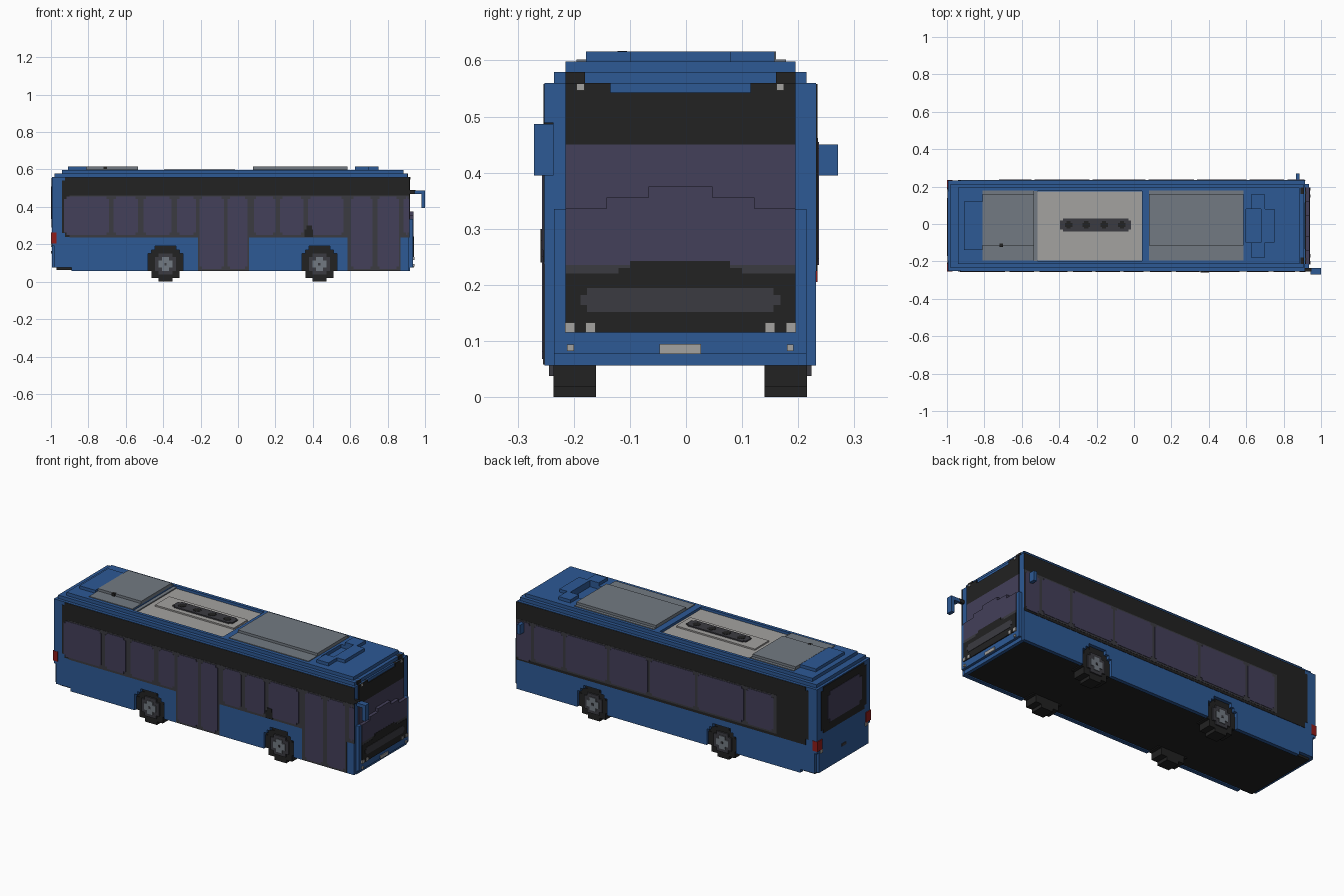
import bpy, bmesh, math
from mathutils import Matrix, Vector

if "Cube" in bpy.data.objects:
    bpy.data.objects.remove(bpy.data.objects["Cube"], do_unlink=True)

V = 2 / 107          # block size of the stepped style
YC = -0.01           # body centre line


def material(name, r, g, b):
    m = bpy.data.materials.new(name)
    m.use_nodes = True
    m.diffuse_color = (r, g, b, 1)
    bsdf = m.node_tree.nodes["Principled BSDF"]
    bsdf.inputs["Base Color"].default_value = (r, g, b, 1)
    bsdf.inputs["Roughness"].default_value = 0.7
    return m


BLUE = material("body blue", 0.026, 0.100, 0.300)
BLACK = material("trim black", 0.016, 0.016, 0.016)
GLASS = material("tinted glass", 0.056, 0.050, 0.100)
FRAME = material("dark grey frame", 0.043, 0.043, 0.052)
GREY = material("roof grey", 0.170, 0.195, 0.225)
WHITE = material("light grey", 0.370, 0.360, 0.350)
RED = material("lamp red", 0.280, 0.012, 0.010)


def part(name, mat, boxes):
    """One object made of boxes given as (x0, x1, y0, y1, z0, z1)."""
    bm = bmesh.new()
    for x0, x1, y0, y1, z0, z1 in boxes:
        loc = Vector(((x0 + x1) / 2, (y0 + y1) / 2, (z0 + z1) / 2))
        size = Matrix.Diagonal((x1 - x0, y1 - y0, z1 - z0, 1))
        bmesh.ops.create_cube(bm, size=1, matrix=Matrix.Translation(loc) @ size)
    me = bpy.data.meshes.new(name)
    bm.to_mesh(me)
    bm.free()
    me.materials.append(mat)
    ob = bpy.data.objects.new(name, me)
    bpy.context.collection.objects.link(ob)
    return ob


def side(name, mat, rects, s, d0, d1):
    """Boxes on a flank (s = -1 right, 1 left); d is distance from the centre line."""
    a, b = sorted((YC + s * d0, YC + s * d1))
    return part(name, mat, [(x0, x1, a, b, z0, z1) for x0, x1, z0, z1 in rects])


def front(name, mat, rects, x0, x1):
    return part(name, mat, [(x0, x1, a, b, z0, z1) for a, b, z0, z1 in rects])


def pane(x0, x1, z0, z1, c=0.012):
    """Rectangle with stepped corners."""
    return [(x0 + c, x1 - c, z0, z1), (x0, x1, z0 + c, z1 - c)]


def disk(cx, cz, n):
    """Stepped disc, n blocks in radius."""
    rows = []
    for k in range(-n, n):
        h = round(math.sqrt(n * n - (k + 0.5) ** 2)) * V
        rows.append((cx - h, cx + h, cz + k * V, cz + (k + 1) * V))
    return rows


# ---- body core and underside
part("body_core", BLUE, [(-0.995, 0.915, -0.235, 0.215, 0.19, 0.56)])
part("underfloor", BLACK, [(-0.97, 0.90, -0.232, 0.212, 0.062, 0.19)])
part("rear_bumper", BLUE, [(-0.995, -0.97, -0.235, 0.215, 0.075, 0.19)])
part("front_bumper", BLUE, [(0.90, 0.92, -0.235, 0.215, 0.056, 0.19)])

# ---- flanks with stepped wheel arches
WHEELS = (-0.388, 0.435)
WZ = 5 * V
for s, tag in ((-1, "right"), (1, "left")):
    rects = [(-0.995, 0.915, 0.19, 0.56), (-0.98, -0.89, 0.075, 0.19)]
    edges = [-0.89] + [w + d for w in WHEELS for d in (-5 * V, 5 * V)] + [0.915]
    rects += [(edges[i], edges[i + 1], 0.056, 0.19) for i in (0, 2, 4)]
    for w in WHEELS:
        for e in (-1, 1):
            for i, j, z in ((3, 4, 9), (4, 5, 8)):
                a, b = sorted((w + e * i * V, w + e * j * V))
                rects.append((a, b, z * V, 0.19))
    side(tag + "_flank", BLUE, rects, s, 0.22, 0.242)
    for w, place in zip(WHEELS, ("rear", "front")):
        n = f"{tag}_{place}_"
        side(n + "tyre", BLACK, disk(w, WZ, 5), s, 0.15, 0.226)
        side(n + "rim", FRAME, disk(w, WZ, 3), s, 0.226, 0.234)
        side(n + "hub", GREY, [(w - 2 * V, w + 2 * V, WZ - V, WZ + V),
                               (w - V, w + V, WZ - 2 * V, WZ + 2 * V)], s, 0.234, 0.238)
        side(n + "hub_cap", FRAME, [(w - .006, w + .006, WZ - .006, WZ + .006)], s, 0.238, 0.241)
    # black band over the windows
    low = 0.24 if s < 0 else 0.225
    side(tag + "_window_band", BLACK, [(-0.925, 0.918, low, 0.558), (-0.942, -0.925, 0.26, 0.54)],
         s, 0.242, 0.244)

# ---- right flank: windows and two double doors
side("right_window_frame", FRAME, [(-0.90, 0.917, 0.237, 0.462), (-0.215, 0.06, 0.058, 0.237),
                                   (0.585, 0.87, 0.058, 0.237)], -1, 0.242, 0.245)
rects = pane(-0.93, -0.69, 0.25, 0.455)
for a, b in ((-0.665, -0.535), (-0.505, -0.355), (-0.325, -0.225), (0.085, 0.2),
             (0.225, 0.35), (0.375, 0.565), (0.885, 0.917)):
    rects += pane(a, b, 0.25, 0.455)
for a, b in ((-0.205, -0.075), (-0.055, 0.05), (0.605, 0.72), (0.745, 0.86)):
    rects += pane(a, b, 0.068, 0.455)
side("right_glass", GLASS, rects, -1, 0.244, 0.247)
side("right_window_stub", BLACK, [(0.355, 0.4, 0.24, 0.28), (0.365, 0.395, 0.28, 0.3)], -1, 0.244, 0.249)

# ---- left flank: unbroken row of windows
cuts = (-0.73, -0.54, -0.23, 0.07, 0.33, 0.61, 0.81)
rects = []
for a, b in zip(cuts, cuts[1:]):
    rects += pane(a + 0.008, b - 0.008, 0.25, 0.455)
rects += pane(0.82, 0.912, 0.235, 0.455)
side("left_window_frame", FRAME, [(-0.74, 0.917, 0.24, 0.462)], 1, 0.242, 0.245)
side("left_glass", GLASS, rects, 1, 0.244, 0.247)

# ---- front: windscreen, mask, grille, lamps
part("nose", BLUE, [(0.9, 0.935, -0.235, 0.215, 0.077, 0.335),
                    (0.9, 0.934, -0.14, 0.12, 0.335, 0.355),
                    (0.9, 0.934, -0.065, 0.045, 0.355, 0.374)])
front("windscreen_upper", GLASS, [(-0.215, 0.195, 0.33, 0.45)], 0.915, 0.92)
front("windscreen_lower", GLASS, [(-0.215, 0.195, 0.235, 0.336), (-0.142, 0.122, 0.335, 0.356),
                                  (-0.067, 0.047, 0.355, 0.375)], 0.915, 0.939)
front("windscreen_sill", FRAME, [(-0.215, 0.195, 0.22, 0.237)], 0.93, 0.939)
front("front_top_mask", BLACK, [(-0.215, 0.195, 0.45, 0.543), (-0.215, -0.135, 0.543, 0.56),
                                (0.115, 0.195, 0.543, 0.56)], 0.9, 0.92)
front("front_top_corners", BLACK, [(-0.215, -0.18, 0.56, 0.579), (0.16, 0.195, 0.56, 0.579)], 0.89, 0.909)
front("front_lower_mask", BLACK, [(-0.215, 0.195, 0.115, 0.22), (-0.12, 0.1, 0.22, 0.23),
                                  (-0.1, 0.078, 0.23, 0.243)], 0.93, 0.94)
front("grille", FRAME, pane(-0.188, 0.168, 0.152, 0.194), 0.935, 0.942)
lamps = [(y - 0.009, y + 0.009, z - 0.009, z + 0.009)
         for y, z in ((-0.207, .124), (-0.17, .124), (0.15, .124), (0.187, .124))]
lamps += [(y - 0.006, y + 0.006, 0.082, 0.094) for y in (-0.206, 0.186)]
front("headlamps", WHITE, lamps, 0.933, 0.943)
front("front_plate", WHITE, [(-0.047, 0.027, 0.077, 0.095)], 0.933, 0.94)
front("front_markers", WHITE, [(y - .007, y + .007, 0.546, 0.559) for y in (-0.188, 0.168)], 0.915, 0.923)

# ---- mirrors
part("right_mirror", BLUE, [(0.98, 1.0, -0.271, -0.236, 0.395, 0.468),
                            (0.945, 1.0, -0.271, -0.236, 0.468, 0.487)])
part("right_mirror_arm", BLACK, [(0.90, 0.95, -0.253, -0.236, 0.47, 0.489)])
part("left_mirror", BLUE, [(0.865, 0.885, 0.23, 0.271, 0.395, 0.45)])

# ---- rear: window and tail lamps
front("rear_window_surround", BLACK, pane(-0.215, 0.195, 0.29, 0.555, 0.02), -0.998, -0.99)
front("rear_glass", GLASS, pane(-0.17, 0.14, 0.335, 0.51, 0.02), -1.0, -0.99)
front("tail_lamps", RED, [(y - 0.02, y + 0.02, 0.205, 0.262) for y in (-0.228, 0.208)], -1.0, -0.985)
side("tail_lamp_right_wrap", RED, [(-1.0, -0.97, 0.205, 0.262)], -1, 0.235, 0.244)
side("tail_lamp_left_wrap", RED, [(-1.0, -0.97, 0.205, 0.262)], 1, 0.235, 0.244)
front("reverse_lamps", WHITE, [(y - 0.01, y + 0.01, 0.185, 0.205) for y in (-0.215, 0.195)], -1.0, -0.99)
front("rear_plate", FRAME, [(-0.03, 0.01, 0.15, 0.165)], -0.999, -0.99)

# ---- stepped roof with a centre well
part("roof_lower_step", BLUE, [(-0.98, 0.905, -0.235, 0.215, 0.56, 0.579)])
part("roof_upper_step", BLUE, [(-0.94, -0.535, -0.215, 0.195, 0.579, 0.598),
                               (0.042, 0.6, -0.215, 0.195, 0.579, 0.598),
                               (0.7, 0.885, -0.215, 0.195, 0.579, 0.598),
                               (0.6, 0.7, -0.215, -0.1, 0.579, 0.598),
                               (0.6, 0.7, 0.08, 0.195, 0.579, 0.598),
                               (-0.535, 0.042, -0.215, -0.197, 0.579, 0.598),
                               (-0.535, 0.042, 0.177, 0.195, 0.579, 0.598)])
part("roof_front_cowl", BLUE, [(0.625, 0.70, -0.178, -0.1, 0.598, 0.616),
                               (0.625, 0.70, 0.08, 0.158, 0.598, 0.616),
                               (0.68, 0.75, -0.1, 0.08, 0.579, 0.616)])
part("roof_rear_cowl", BLUE, [(-0.91, -0.81, -0.14, 0.12, 0.598, 0.615)])
part("roof_grey_panels", GREY, [(-0.81, -0.535, -0.115, 0.16, 0.598, 0.616),
                                (-0.81, -0.535, -0.195, 0.178, 0.595, 0.602),
                                (0.08, 0.585, -0.115, 0.16, 0.598, 0.616),
                                (0.08, 0.585, -0.195, 0.178, 0.595, 0.602)])
part("roof_well_walls", GREY, [(-0.535, -0.515, -0.197, 0.177, 0.579, 0.59)])
part("roof_well_floor", WHITE, [(-0.515, 0.042, -0.195, 0.175, 0.579, 0.584)])
part("roof_well_pad", WHITE, [(-0.48, 0.02, -0.068, 0.06, 0.584, 0.592)])
part("roof_vent", FRAME, [(-0.395, -0.015, -0.03, 0.02, 0.592, 0.599),
                          (-0.38, -0.03, -0.04, 0.03, 0.592, 0.599)])
part("roof_vent_holes", BLACK, [b for x in (-0.35, -0.255, -0.16, -0.065) for b in
                                ((x - .02, x + .02, -.016, .006, .597, .6005),
                                 (x - .011, x + .011, -.025, .015, .597, .6005))])
part("roof_marker", BLACK, [(-0.72, -0.7, -0.122, -0.105, 0.6, 0.617)])
